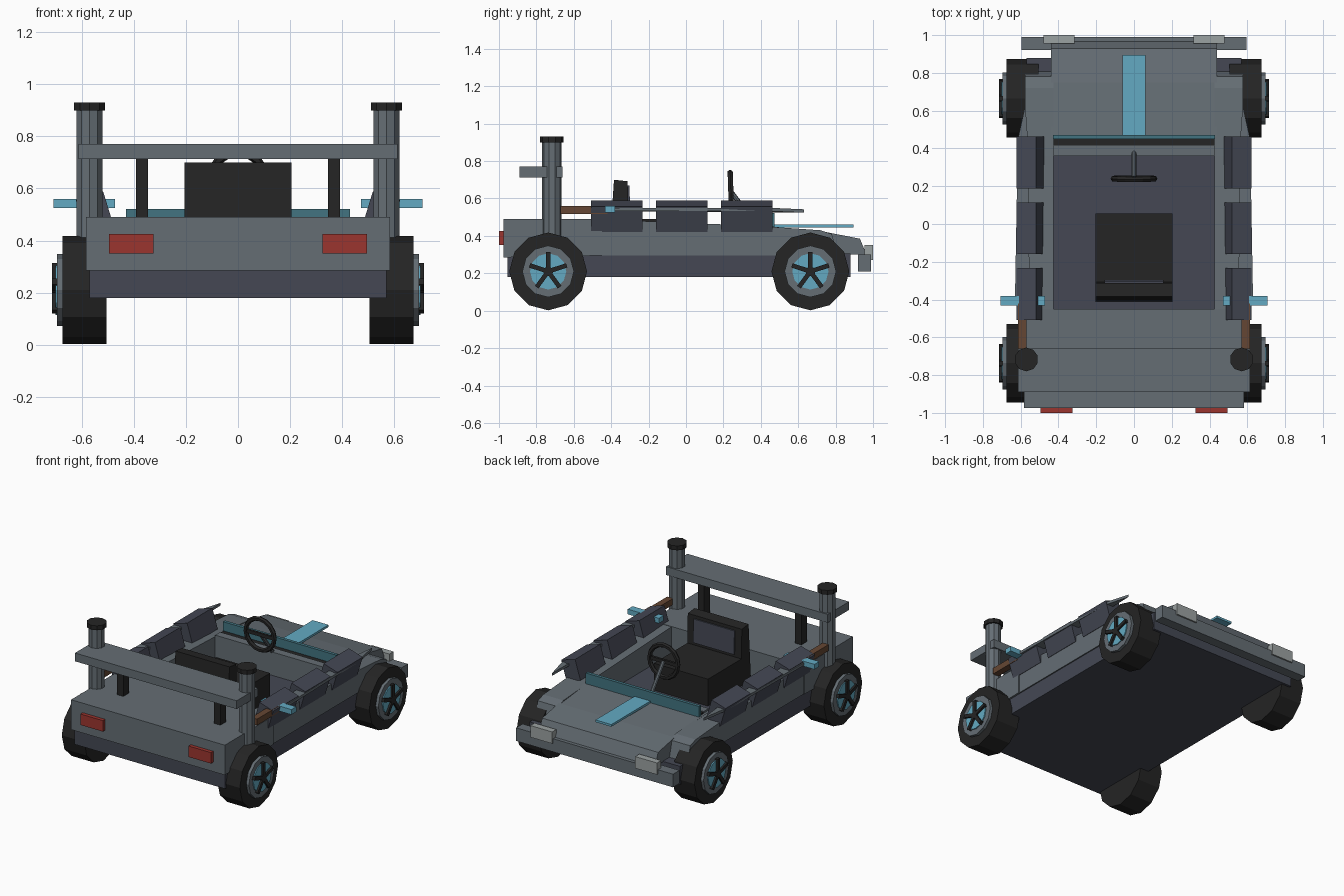
import bpy, bmesh, math
from mathutils import Matrix, Vector

if "Cube" in bpy.data.objects:
    bpy.data.objects.remove(bpy.data.objects["Cube"])


def mat(name, r, g, b):
    m = bpy.data.materials.new(name)
    m.diffuse_color = (r, g, b, 1)
    m.use_nodes = True
    m.node_tree.nodes["Principled BSDF"].inputs["Base Color"].default_value = m.diffuse_color
    return m


GRAY = mat("body gray", .13, .155, .175)
SLATE = mat("dark slate", .058, .064, .088)
BLACK = mat("black", .018, .018, .018)
CYAN = mat("cyan", .125, .40, .54)
TEAL = mat("dark teal", .055, .175, .22)
RED = mat("red", .33, .035, .028)
BROWN = mat("brown", .13, .062, .033)
LIGHT = mat("light gray", .33, .36, .36)


def finish(name, bm, m, matrix=None):
    if matrix is not None:
        bmesh.ops.transform(bm, matrix=matrix, verts=bm.verts)
    bmesh.ops.recalc_face_normals(bm, faces=bm.faces)
    me = bpy.data.meshes.new(name)
    bm.to_mesh(me)
    bm.free()
    me.materials.append(m)
    ob = bpy.data.objects.new(name, me)
    bpy.context.collection.objects.link(ob)
    return ob


def box(name, x, y, z, m, rot=None):
    """Box from (min, max) ranges, optionally rotated about its centre."""
    c = Vector([(a + b) / 2 for a, b in (x, y, z)])
    size = [b - a for a, b in (x, y, z)]
    bm = bmesh.new()
    bmesh.ops.create_cube(bm, size=1)
    mx = Matrix.Translation(c) @ (rot or Matrix()) @ Matrix.Diagonal((*size, 1))
    return finish(name, bm, m, mx)


def cyl(name, p, q, r, n, m, phase=0):
    """Cylinder between two points."""
    p, q = Vector(p), Vector(q)
    bm = bmesh.new()
    bmesh.ops.create_cone(bm, cap_ends=True, segments=n, radius1=r, radius2=r, depth=(q - p).length)
    rot = (q - p).to_track_quat('Z', 'Y').to_matrix().to_4x4()
    return finish(name, bm, m, Matrix.Translation((p + q) / 2) @ rot @ Matrix.Rotation(phase, 4, 'Z'))


def prism(name, pts, d0, d1, m):
    """Extrude a closed outline of 3D points from offset d0 to d1."""
    bm = bmesh.new()
    a = [bm.verts.new(Vector(p) + Vector(d0)) for p in pts]
    b = [bm.verts.new(Vector(p) + Vector(d1)) for p in pts]
    n = len(pts)
    bm.faces.new(a)
    bm.faces.new(b)
    for i in range(n):
        bm.faces.new((a[i], a[(i + 1) % n], b[(i + 1) % n], b[i]))
    return finish(name, bm, m)


def side_profile(name, yz, x0, x1, m):
    return prism(name, [(0, y, z) for y, z in yz], (x0, 0, 0), (x1, 0, 0), m)


def span(s, a, b):
    return tuple(sorted((s * a, s * b)))


# Lower tub, rear deck and hood
box("lower_tub", (-.57, .57), (-.955, .88), (.18, .305), SLATE)
side_profile("rear_deck", [(-.975, .285), (-.975, .49), (-.45, .49), (-.45, .295)], -.583, .583, GRAY)
side_profile("hood", [(.36, .30), (.36, .455), (.46, .45), (.75, .42), (.93, .385), (.965, .30)], -.44, .44, GRAY)
box("dashboard", (-.425, .425), (.36, .415), (.40, .465), GRAY)
box("windscreen", (-.43, .43), (.45, .472), (.42, .522), TEAL)
box("windscreen_base", (-.425, .425), (.415, .45), (.42, .46), BLACK)
box("hood_stripe", (-.06, .06), (.465, .895), (.446, .461), CYAN)
box("front_bumper", (-.595, .595), (.92, .99), (.21, .30), GRAY)

# Spoiler
box("spoiler_bar", (-.613, .613), (-.89, -.66), (.713, .77), GRAY)

# Seat
box("seat_cushion", (-.205, .205), (-.32, .055), (.305, .49), BLACK)
lean = Matrix.Rotation(math.radians(-4), 4, 'X')
side_profile("seat_back", [(-.41, .32), (-.385, .70), (-.312, .692), (-.305, .32)], -.205, .205, BLACK)
side_profile("seat_back_panel", [(-.306, .51), (-.312, .67), (-.303, .67), (-.297, .51)], -.155, .155, SLATE)

# Steering wheel and column
bpy.ops.mesh.primitive_torus_add(major_segments=16, minor_segments=6, major_radius=.108, minor_radius=.016,
                                 location=(0, .24, .63), rotation=(math.radians(92), 0, 0))
ring = bpy.context.object
ring.name = "steering_wheel"
ring.data.materials.append(BLACK)
box("steering_spoke", (-.105, .105), (.232, .248), (.618, .642), BLACK)
cyl("steering_column", (0, .245, .63), (0, .39, .44), .013, 8, GRAY)

for s, side in ((-1, "left"), (1, "right")):
    # Side rail with front fender
    side_profile(side + "_side_rail",
                 [(-.46, .295), (-.46, .488), (.36, .455), (.72, .43), (.78, .41), (.81, .295)],
                 s * .425, s * .578, GRAY)
    # Lamps
    box(side + "_tail_light", span(s, .325, .495), (-1, -.97), (.35, .425), RED)
    box(side + "_headlight", span(s, .315, .48), (.955, 1), (.27, .35), LIGHT)
    # Spoiler strut and exhaust stack
    box(side + "_spoiler_strut", span(s, .345, .392), (-.75, -.69), (.48, .72), BLACK)
    cyl(side + "_stack", (s * .57, -.717, .38), (s * .57, -.717, .905), .052, 10, GRAY)
    cyl(side + "_stack_cap", (s * .57, -.717, .90), (s * .57, -.717, .93), .063, 10, BLACK)
    # Leaning armor blocks
    tilt = Matrix.Rotation(math.radians(17 * s), 4, 'Y')
    for i, y in enumerate((-.37, -.023, .325)):
        box(f"{side}_armor_block_{i + 1}", span(s, .495, .605), (y - .137, y + .137), (.435, .575), SLATE, tilt)
    # Sword strapped along the side
    box(side + "_sword_grip", span(s, .568, .613), (-.67, -.42), (.517, .56), BROWN)
    box(side + "_sword_guard", span(s, .472, .708), (-.432, -.38), (.525, .56), CYAN)
    prism(side + "_sword_blade",
          [(s * .552, -.39, .54), (s * .63, -.39, .54), (s * .615, .45, .54), (s * .575, .63, .532),
           (s * .562, .45, .54)], (0, 0, -.008), (0, 0, .01), GRAY)
    # Wheels
    for end, y in (("rear", -.737), ("front", .665)):
        name = f"{side}_{end}_"
        z = .21
        cyl(name + "tyre", (s * .505, y, z), (s * .675, y, z), .208, 12, BLACK)
        cyl(name + "rim", (s * .66, y, z), (s * .695, y, z), .138, 12, GRAY)
        cyl(name + "hub_disc", (s * .69, y, z), (s * .702, y, z), .097, 12, CYAN)
        cyl(name + "hub", (s * .69, y, z), (s * .715, y, z), .026, 10, BLACK)
        for k in range(5):
            a = 2 * math.pi * k / 5
            bm = bmesh.new()
            bmesh.ops.create_cube(bm, size=1)
            mx = (Matrix.Translation((s * .7025, y, z)) @ Matrix.Rotation(a, 4, 'X')
                  @ Matrix.Translation((0, 0, .052)) @ Matrix.Diagonal((.025, .024, .104, 1)))
            finish(f"{name}spoke_{k + 1}", bm, BLACK, mx)
